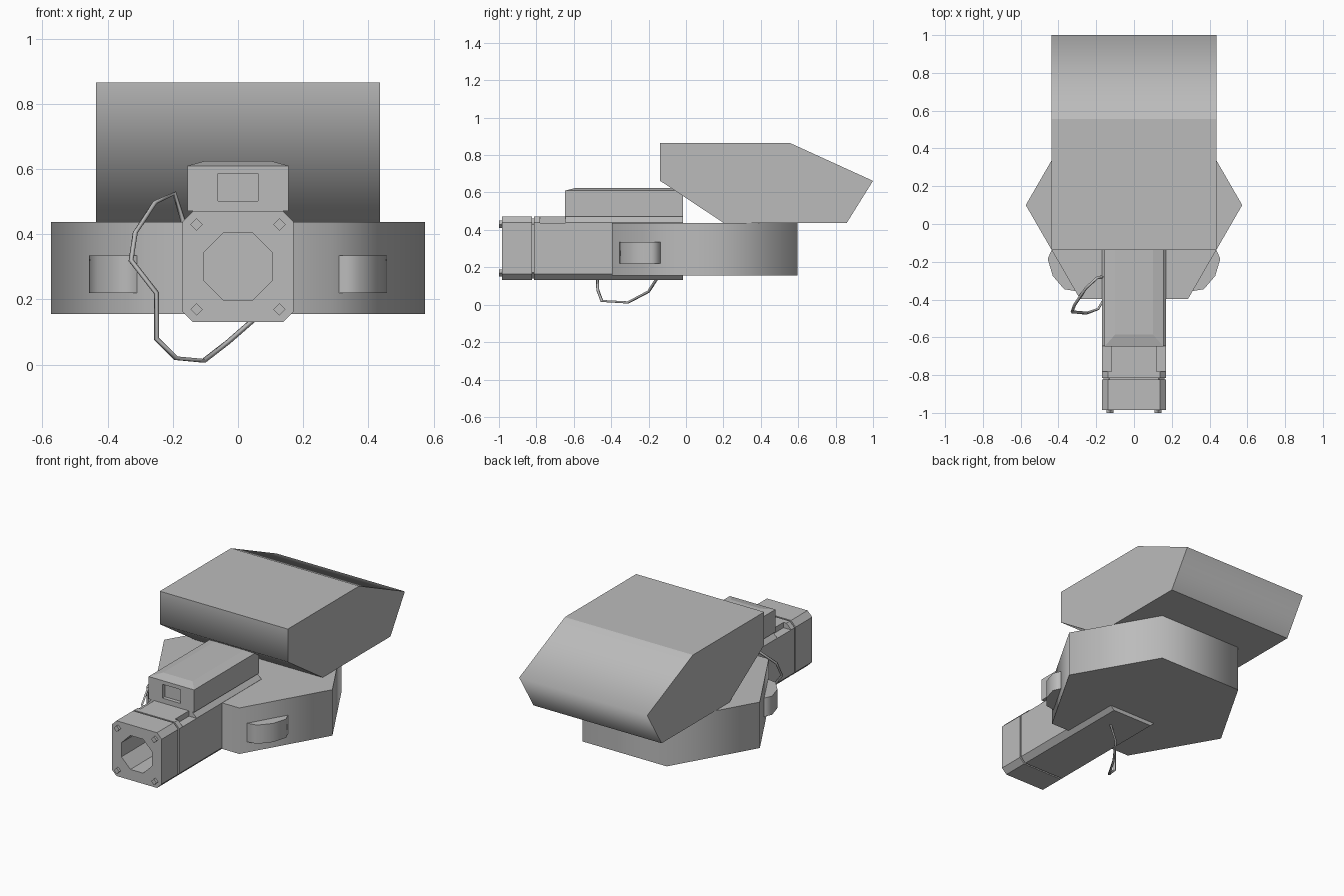
import bpy, bmesh, math
from mathutils import Vector

cube = bpy.data.objects.get("Cube")
if cube:
    bpy.data.objects.remove(cube, do_unlink=True)

GREY = (0.5, 0.5, 0.5, 1)
grey = bpy.data.materials.new("plain grey")
grey.use_nodes = True
grey.diffuse_color = GREY
grey.node_tree.nodes["Principled BSDF"].inputs["Base Color"].default_value = GREY


def finish(name, bm):
    bmesh.ops.recalc_face_normals(bm, faces=bm.faces)
    mesh = bpy.data.meshes.new(name)
    bm.to_mesh(mesh)
    bm.free()
    mesh.materials.append(grey)
    ob = bpy.data.objects.new(name, mesh)
    bpy.context.collection.objects.link(ob)
    return ob


def prism(name, points, axis, start, end, smooth=False):
    """Extrude a closed profile along an axis; caps and level faces stay flat."""
    place = {"x": lambda p, t: (t, *p), "y": lambda p, t: (p[0], t, p[1]),
             "z": lambda p, t: (*p, t)}[axis]
    bm = bmesh.new()
    face = bm.faces.new([bm.verts.new(place(p, start)) for p in points])
    new = bmesh.ops.extrude_face_region(bm, geom=[face])["geom"]
    shift = Vector(place((0, 0), end - start))
    bmesh.ops.translate(bm, vec=shift, verts=[v for v in new if isinstance(v, bmesh.types.BMVert)])
    bm.normal_update()
    for f in bm.faces:
        cap = abs(f.normal["xyz".index(axis)]) > 0.99
        f.smooth = smooth and not cap and abs(f.normal.z) < 0.99
    return finish(name, bm)


def ngon(sides, radius, cx, cy, turn=0.0):
    return [(cx + radius * math.cos(turn + math.tau * i / sides),
             cy + radius * math.sin(turn + math.tau * i / sides)) for i in range(sides)]


def chamfered(half, cz, cut):
    """Square section with cut corners."""
    a = half - cut
    pts = [(half, -a), (half, a), (a, half), (-a, half), (-half, a), (-half, -a), (-a, -half), (a, -half)]
    return [(x, z + cz) for x, z in pts]


def block(name, x0, x1, y0, y1, z0, z1):
    return prism(name, [(x0, y0), (x1, y0), (x1, y1), (x0, y1)], "z", z0, z1)


def cut(target, cutter):
    mod = target.modifiers.new("cut", "BOOLEAN")
    mod.object = cutter
    mod.solver = "EXACT"
    cutter.hide_render = True
    cutter.hide_viewport = True


# Hexagonal body
prism("hexagonal_body", ngon(6, 0.573, 0, 0.1), "z", 0.155, 0.438, True)

# Large angled housing on top
prism("upper_housing", [(-0.138, 0.865), (0.555, 0.865), (1.0, 0.662),
                        (0.86, 0.438), (0.2, 0.438), (-0.138, 0.662)],
      "x", -0.436, 0.436, True)

# Barrel: front collar, groove and long rear section
CZ = 0.301
collar = prism("barrel_collar", chamfered(0.17, CZ, 0.032), "y", -0.985, -0.824)
groove = prism("barrel_groove", chamfered(0.161, CZ, 0.032), "y", -0.825, -0.813)
barrel = prism("barrel", chamfered(0.17, CZ, 0.032), "y", -0.814, -0.015)

# Eight-sided bore
bore = prism("bore_cutter", ngon(8, 0.113, 0, CZ, math.pi / 8), "y", -1.1, -0.7)
for part in (collar, groove, barrel):
    cut(part, bore)

# Corner notches, side tabs and face screws, left and right
for side, s in (("left", 1), ("right", -1)):
    notch = block(side + "_notch_cutter", min(s * 0.118, s * 0.2), max(s * 0.118, s * 0.2),
                  -0.78, -0.645, 0.438, 0.6)
    cut(barrel, notch)
    tab = [(0.3, -0.34), (0.31, -0.355), (0.37, -0.345), (0.43, -0.275),
           (0.457, -0.185), (0.435, -0.135), (0.42, -0.14)]
    prism(side + "_side_tab", [(s * x, y) for x, y in tab], "z", 0.22, 0.335, True)
    for level, z in (("lower", 0.17), ("upper", 0.43)):
        prism(f"{side}_{level}_screw", ngon(4, 0.019, s * 0.127, z), "y", -1.0, -0.98)

# Sight box with bevelled lid
bm = bmesh.new()
rings = []
for hx, y0, y1, z in ((0.155, -0.648, -0.015, 0.472), (0.155, -0.648, -0.015, 0.61), (0.1, -0.585, -0.03, 0.625)):
    rings.append([bm.verts.new((x, y, z)) for x, y in ((-hx, y0), (hx, y0), (hx, y1), (-hx, y1))])
bm.faces.new(rings[0])
bm.faces.new(rings[-1])
for low, high in zip(rings, rings[1:]):
    for i in range(4):
        j = (i + 1) % 4
        bm.faces.new((low[i], low[j], high[j], high[i]))
sight = finish("sight_box", bm)
cut(sight, block("window_cutter", -0.061, 0.061, -0.7, -0.625, 0.502, 0.587))

# Hanging cable
path = [(-0.165, -0.28, 0.43), (-0.195, -0.285, 0.525), (-0.255, -0.34, 0.497),
        (-0.315, -0.43, 0.405), (-0.328, -0.465, 0.32), (-0.25, -0.472, 0.22),
        (-0.25, -0.472, 0.08), (-0.19, -0.45, 0.02), (-0.105, -0.31, 0.012),
        (-0.03, -0.2, 0.07), (0.05, -0.155, 0.14)]
curve = bpy.data.curves.new("cable", "CURVE")
curve.dimensions = "3D"
curve.bevel_depth = 0.008
curve.bevel_resolution = 0
curve.use_fill_caps = True
spline = curve.splines.new("POLY")
spline.points.add(len(path) - 1)
for point, co in zip(spline.points, path):
    point.co = (*co, 1)
curve.materials.append(grey)
bpy.context.collection.objects.link(bpy.data.objects.new("cable", curve))
